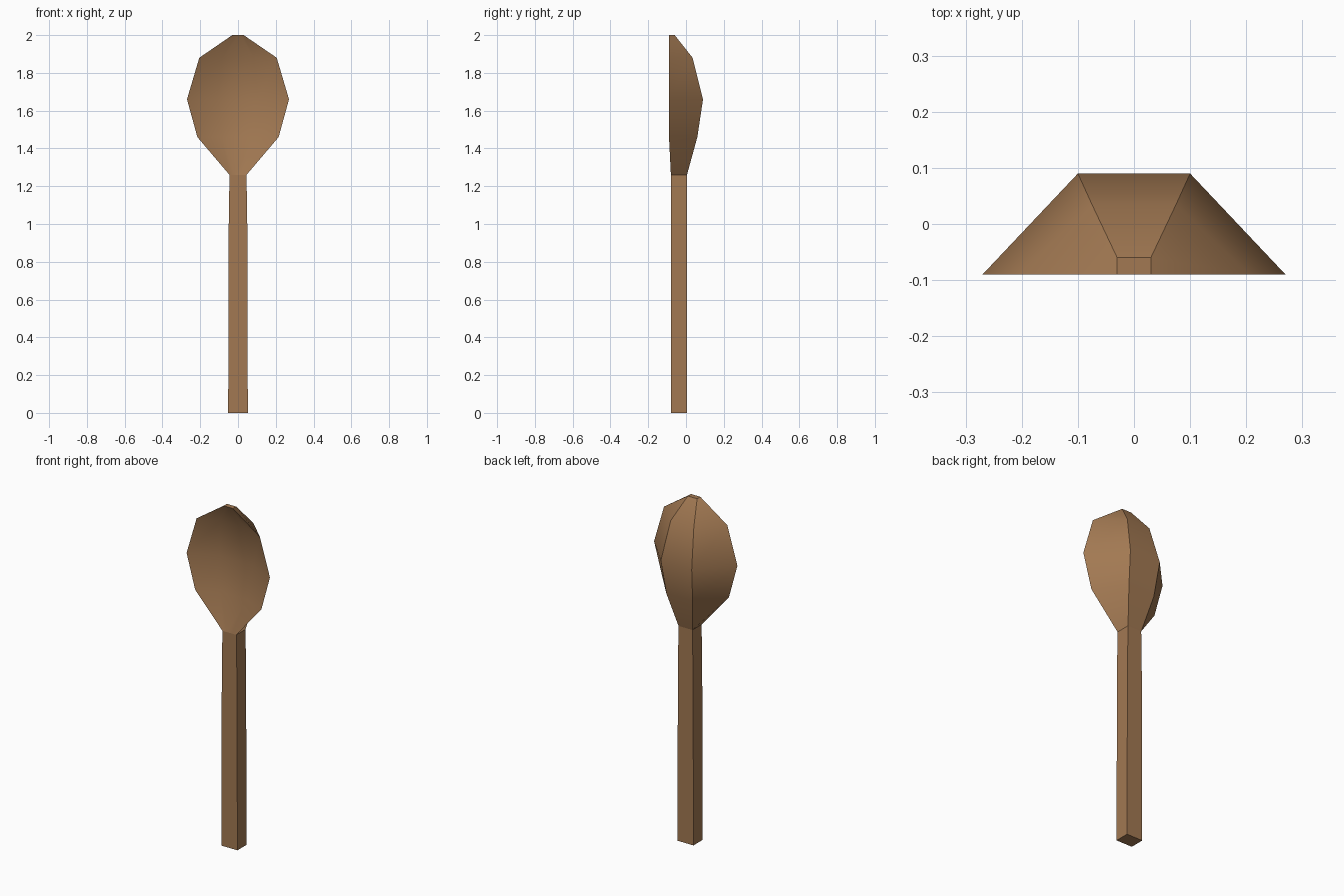
import bpy, bmesh, math

if "Cube" in bpy.data.objects:
    bpy.data.objects.remove(bpy.data.objects["Cube"])

wood = bpy.data.materials.new("warm wood")
wood.diffuse_color = (0.36, 0.19, 0.085, 1)
wood.use_nodes = True
wood.node_tree.nodes["Principled BSDF"].inputs["Base Color"].default_value = wood.diffuse_color


def loft(name, rings, smooth):
    """Join closed rings of points into one capped solid."""
    bm = bmesh.new()
    loops = [[bm.verts.new(p) for p in ring] for ring in rings]
    for a, b in zip(loops, loops[1:]):
        n = len(a)
        for i in range(n):
            j = (i + 1) % n
            bm.faces.new((a[i], a[j], b[j], b[i]))
    bm.faces.new(loops[0][::-1])
    bm.faces.new(loops[-1])
    bmesh.ops.remove_doubles(bm, verts=bm.verts, dist=1e-5)
    bmesh.ops.recalc_face_normals(bm, faces=bm.faces)
    mesh = bpy.data.meshes.new(name)
    bm.to_mesh(mesh)
    bm.free()
    mesh.materials.append(wood)
    obj = bpy.data.objects.new(name, mesh)
    bpy.context.collection.objects.link(obj)
    if smooth:
        bpy.ops.object.select_all(action='DESELECT')
        obj.select_set(True)
        bpy.context.view_layer.objects.active = obj
        bpy.ops.object.shade_smooth_by_angle(angle=math.radians(35))
    return obj


# handle: slightly tapered square bar
loft("handle", [[(-w, -0.08, z), (w, -0.08, z), (w, 0.005, z), (-w, 0.005, z)]
                for z, w in ((0, 0.052), (1.0, 0.049), (1.26, 0.045))], False)

# bowl: hollow front, ridged back
# height, rim half width, rim y, ridge half width, ridge y, hollow y
rows = [(1.26, 0.045, -0.08, 0.045, 0.005, -0.08),
        (1.46, 0.215, -0.09, 0.085, 0.06, -0.035),
        (1.66, 0.27, -0.09, 0.10, 0.09, -0.015),
        (1.88, 0.205, -0.09, 0.075, 0.035, -0.04),
        (2.00, 0.03, -0.09, 0.03, -0.06, -0.09)]
loft("bowl", [[(-w, y, z), (-w * 0.4, h, z), (w * 0.4, h, z), (w, y, z), (r, b, z), (-r, b, z)]
              for z, w, y, r, b, h in rows], True)
